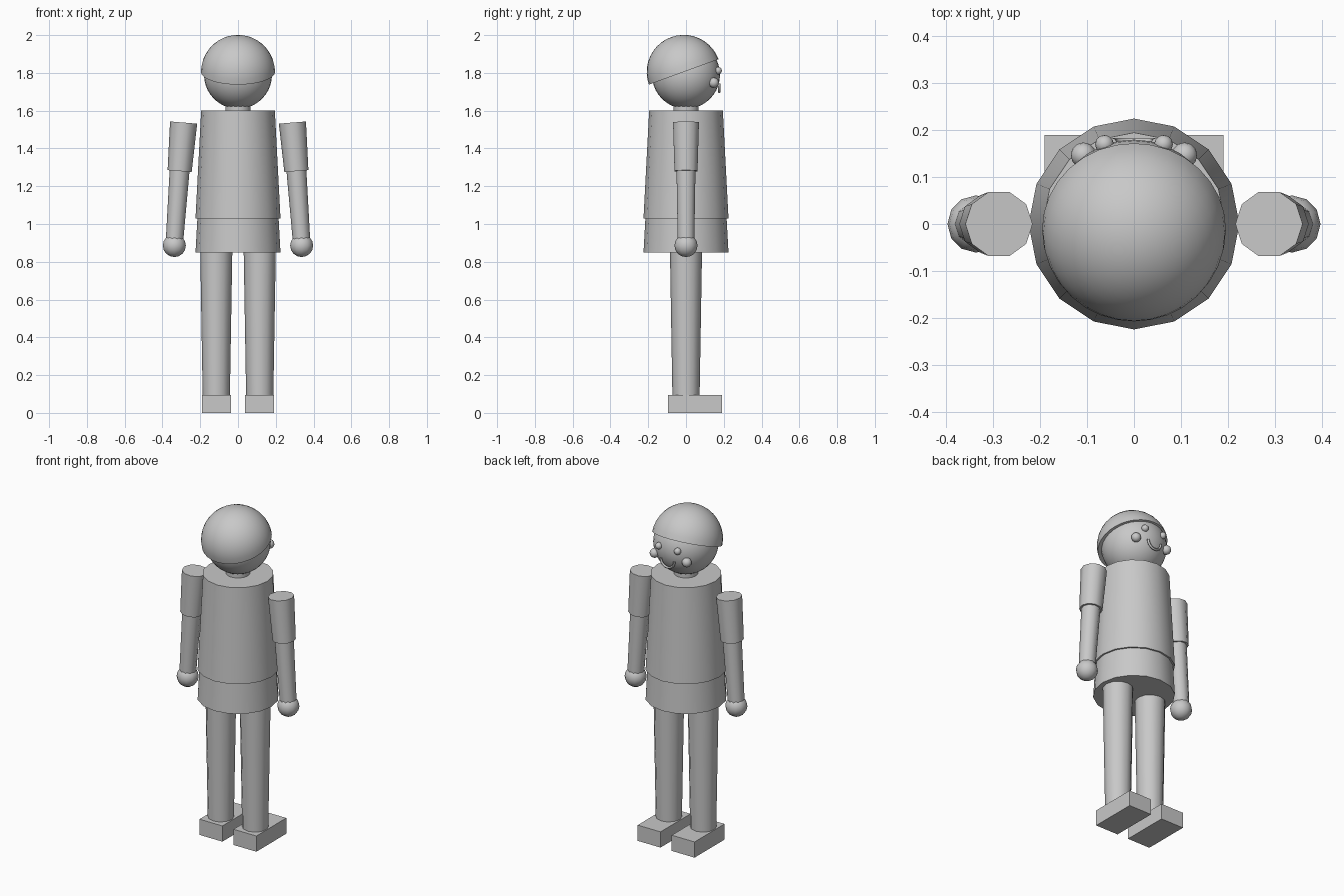
import bpy, bmesh, math
from mathutils import Vector, Matrix

if "Cube" in bpy.data.objects:
    bpy.data.objects.remove(bpy.data.objects["Cube"])

grey = bpy.data.materials.new("plain grey")
grey.diffuse_color = (0.58, 0.58, 0.58, 1)
grey.use_nodes = True
grey.node_tree.nodes["Principled BSDF"].inputs["Base Color"].default_value = grey.diffuse_color


def finish(name, bm, smooth=True):
    """Turn a bmesh into a named object with smooth sides and sharp rims."""
    bmesh.ops.recalc_face_normals(bm, faces=bm.faces)
    mesh = bpy.data.meshes.new(name)
    bm.to_mesh(mesh)
    bm.free()
    mesh.materials.append(grey)
    ob = bpy.data.objects.new(name, mesh)
    bpy.context.collection.objects.link(ob)
    if smooth:
        bpy.ops.object.select_all(action='DESELECT')
        ob.select_set(True)
        bpy.context.view_layer.objects.active = ob
        bpy.ops.object.shade_smooth_by_angle(angle=math.radians(45))
    return ob


def tube(name, bottom, top, r_bottom, r_top, sides):
    """Tapered capped cylinder between two points, one corner towards +y."""
    a, b = Vector(bottom), Vector(top)
    d = b - a
    tilt = Matrix.Rotation(math.atan2(d.x, d.z), 4, 'Y')
    spin = Matrix.Rotation(math.pi / 2, 4, 'Z')
    bm = bmesh.new()
    bmesh.ops.create_cone(bm, cap_ends=True, segments=sides, radius1=r_bottom,
                          radius2=r_top, depth=d.length,
                          matrix=Matrix.Translation((a + b) / 2) @ tilt @ spin)
    return finish(name, bm)


def ball(name, centre, radius, u, v):
    bm = bmesh.new()
    bmesh.ops.create_uvsphere(bm, u_segments=u, v_segments=v, radius=radius,
                              matrix=Matrix.Translation(centre))
    return finish(name, bm)


# Body
tube("skirt", (0, 0, 0.85), (0, 0, 1.03), 0.225, 0.215, 16)
tube("torso", (0, 0, 1.03), (0, 0, 1.60), 0.225, 0.195, 16)
tube("neck", (0, 0, 1.59), (0, 0, 1.66), 0.067, 0.067, 16)
ball("head", (0, 0, 1.79), 0.18, 32, 20)

# Cap: half a sphere tipped back, closed underneath
bm = bmesh.new()
bmesh.ops.create_uvsphere(bm, u_segments=32, v_segments=20, radius=0.196)
bmesh.ops.bisect_plane(bm, geom=bm.verts[:] + bm.edges[:] + bm.faces[:],
                       plane_co=(0, 0, 0), plane_no=(0, 0, 1), clear_inner=True)
bmesh.ops.holes_fill(bm, edges=[e for e in bm.edges if e.is_boundary])
bm.transform(Matrix.Translation((0, -0.012, 1.805)) @ Matrix.Rotation(math.radians(20), 4, 'X'))
finish("cap", bm)

# Paired parts
for s, side in ((-1, "left"), (1, "right")):
    bm = bmesh.new()
    bmesh.ops.create_cube(bm, size=1, matrix=Matrix.Translation((s * 0.114, 0.047, 0.0475))
                          @ Matrix.Diagonal((0.153, 0.286, 0.095, 1)))
    finish(side + "_shoe", bm, smooth=False)
    tube(side + "_leg", (s * 0.115, 0, 0.09), (s * 0.115, 0, 0.86), 0.072, 0.085, 12)

    tube(side + "_sleeve", (s * 0.309, 0, 1.28), (s * 0.288, 0, 1.537), 0.064, 0.072, 10)
    tube(side + "_forearm", (s * 0.337, 0, 0.90), (s * 0.308, 0, 1.30), 0.046, 0.053, 10)
    ball(side + "_hand", (s * 0.337, 0, 0.886), 0.061, 12, 8)

    ball(side + "_eye", (s * 0.063, 0.170, 1.812), 0.020, 12, 8)
    ball(side + "_cheek", (s * 0.108, 0.147, 1.748), 0.027, 12, 8)

# Smile: a thin round bar swept along the lower half circle
bm = bmesh.new()
rings = []
steps, sides, big, small = 12, 8, 0.045, 0.007
for i in range(steps + 1):
    t = math.pi * (1 + i / steps)
    ring = []
    for j in range(sides):
        a = math.tau * j / sides
        r = big + small * math.cos(a)
        ring.append(bm.verts.new((r * math.cos(t), 0.176 + small * math.sin(a),
                                  1.745 + r * math.sin(t))))
    rings.append(ring)
for p, q in zip(rings, rings[1:]):
    for j in range(sides):
        k = (j + 1) % sides
        bm.faces.new((p[j], p[k], q[k], q[j]))
bm.faces.new(rings[0])
bm.faces.new(rings[-1])
finish("smile", bm)
